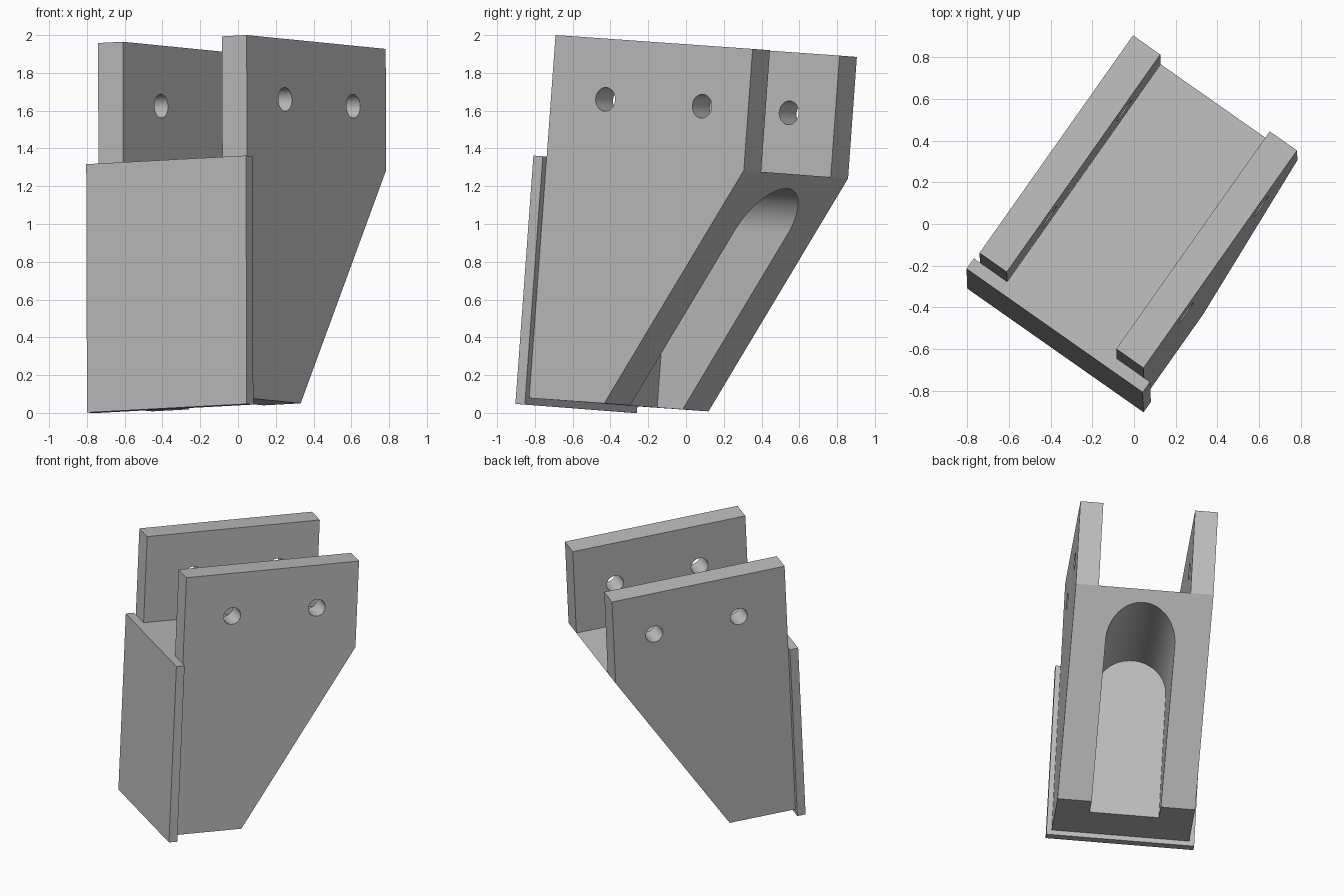
import bpy, bmesh, math
from mathutils import Vector, Matrix

if "Cube" in bpy.data.objects:
    bpy.data.objects.remove(bpy.data.objects["Cube"], do_unlink=True)

# Tilted frame of the bracket: across, deep, up
up = Vector((-0.003, 0.0723, 0.9974)).normalized()
across = Vector((0.8176, -0.574, 0.041))
across = (across - up * across.dot(up)).normalized()
deep = up.cross(across)
frame = Matrix((across, deep, up)).transposed().to_4x4()

grey = bpy.data.materials.new("light grey")
grey.use_nodes = True
colour = (0.5, 0.5, 0.5, 1)
grey.diffuse_color = colour
grey.node_tree.nodes["Principled BSDF"].inputs["Base Color"].default_value = colour


def prism(name, points, axis, start, end):
    """Extrude a closed outline along the across (0) or deep (1) axis."""
    bm = bmesh.new()
    verts = []
    for a, b in points:
        co = [a, b]
        co.insert(axis, start)
        verts.append(bm.verts.new(co))
    face = bm.faces.new(verts)
    ext = bmesh.ops.extrude_face_region(bm, geom=[face])
    step = Vector((0, 0, 0))
    step[axis] = end - start
    moved = [g for g in ext["geom"] if isinstance(g, bmesh.types.BMVert)]
    bmesh.ops.translate(bm, verts=moved, vec=step)
    bmesh.ops.recalc_face_normals(bm, faces=bm.faces)
    mesh = bpy.data.meshes.new(name)
    bm.to_mesh(mesh)
    bm.free()
    mesh.materials.append(grey)
    obj = bpy.data.objects.new(name, mesh)
    bpy.context.collection.objects.link(obj)
    return obj


def box(name, x, y, z):
    return prism(name, [(y[0], z[0]), (y[1], z[0]), (y[1], z[1]), (y[0], z[1])], 0, *x)


def arc(cx, cz, r, sweep, count):
    return [(cx + r * math.cos(sweep * i / count), cz + r * math.sin(sweep * i / count))
            for i in range(count + 1)]


def activate(obj):
    bpy.ops.object.select_all(action='DESELECT')
    obj.select_set(True)
    bpy.context.view_layer.objects.active = obj


def cut(obj, cutter):
    cutter.hide_render = True
    mod = obj.modifiers.new("cut", 'BOOLEAN')
    mod.operation = 'DIFFERENCE'
    mod.solver = 'EXACT'
    mod.object = cutter
    activate(obj)
    bpy.ops.object.modifier_apply(modifier=mod.name)
    bpy.data.objects.remove(cutter, do_unlink=True)


left, right, mid = -0.44, 0.522, 0.041
front, back, bottom, floor, top = -0.652, 0.627, 0.018, 1.30, 1.945
wall = 0.16

# Bracket body with the sloping underside
body = prism("bracket_body", [(front, bottom), (-0.165, bottom), (back, floor),
                              (back, top), (front, top)], 0, left, right)

# Channel between the two side walls
cut(body, box("channel_cutter", (left + wall, right - wall), (-1, 1), (floor, 2.2)))

# Round-topped slot in the slope
radius = 0.242
slot = arc(mid, 0.98, radius, math.pi, 32) + [(mid - radius, -0.2), (mid + radius, -0.2)]
cut(body, prism("slot_cutter", slot, 1, -0.33, 1.0))

# Bolt holes through both side walls
for y in (-0.30, 0.327):
    ring = arc(y, 1.624, 0.063, math.tau, 32)[:-1]
    cut(body, prism("hole_cutter", ring, 0, -1, 1))

# Front plate, wider than the body
rim = 0.036
plate = box("front_plate", (left - rim, right + rim), (-0.713, front), (bottom - rim, floor))

# Tilt into place and shade
for obj in (body, plate):
    obj.data.transform(frame)
    activate(obj)
    bpy.ops.object.shade_smooth_by_angle(angle=math.radians(30))
